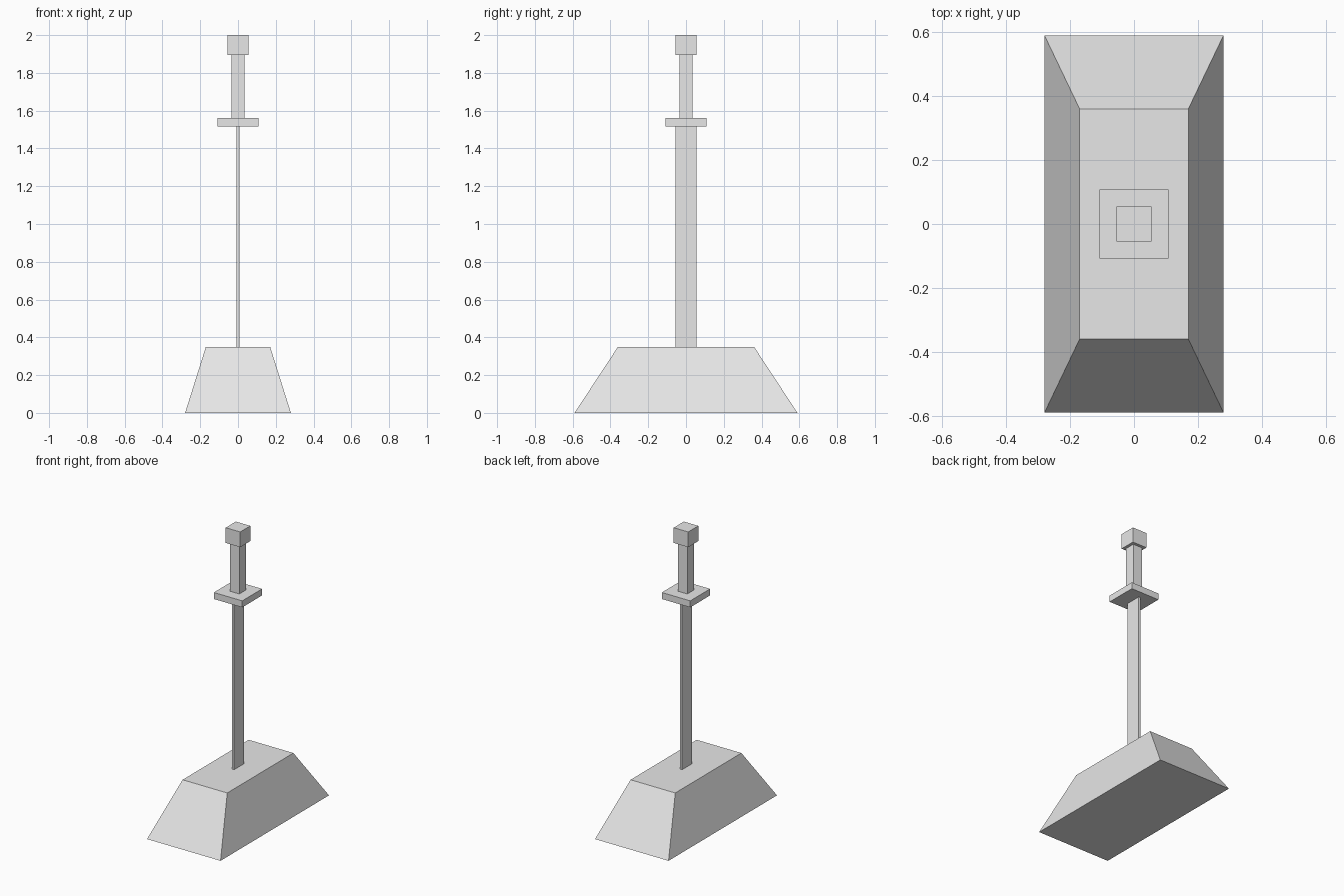
import bpy
import bmesh

cube = bpy.data.objects.get("Cube")
if cube:
    bpy.data.objects.remove(cube, do_unlink=True)

grey = bpy.data.materials.new("plain_grey")
grey.use_nodes = True
colour = (0.8, 0.8, 0.8, 1.0)
grey.diffuse_color = colour
grey.node_tree.nodes["Principled BSDF"].inputs["Base Color"].default_value = colour


def block(name, half_x, half_y, bottom, top, taper=(1, 1)):
    """Box centred on the z axis; taper scales its upper face."""
    bm = bmesh.new()
    bmesh.ops.create_cube(bm, size=2)
    for v in bm.verts:
        upper = v.co.z > 0
        tx, ty = taper if upper else (1, 1)
        v.co = (v.co.x * half_x * tx, v.co.y * half_y * ty, top if upper else bottom)
    mesh = bpy.data.meshes.new(name)
    bm.to_mesh(mesh)
    bm.free()
    mesh.materials.append(grey)
    obj = bpy.data.objects.new(name, mesh)
    bpy.context.collection.objects.link(obj)
    return obj


# Sloped pedestal
block("pedestal", 0.28, 0.59, 0, 0.35, taper=(0.17 / 0.28, 0.36 / 0.59))
# Sword standing in it, from blade to pommel
block("blade", 0.008, 0.055, 0.34, 1.515)
block("guard", 0.108, 0.108, 1.515, 1.56)
block("grip", 0.035, 0.035, 1.56, 1.895)
block("pommel", 0.055, 0.055, 1.895, 2.0)
